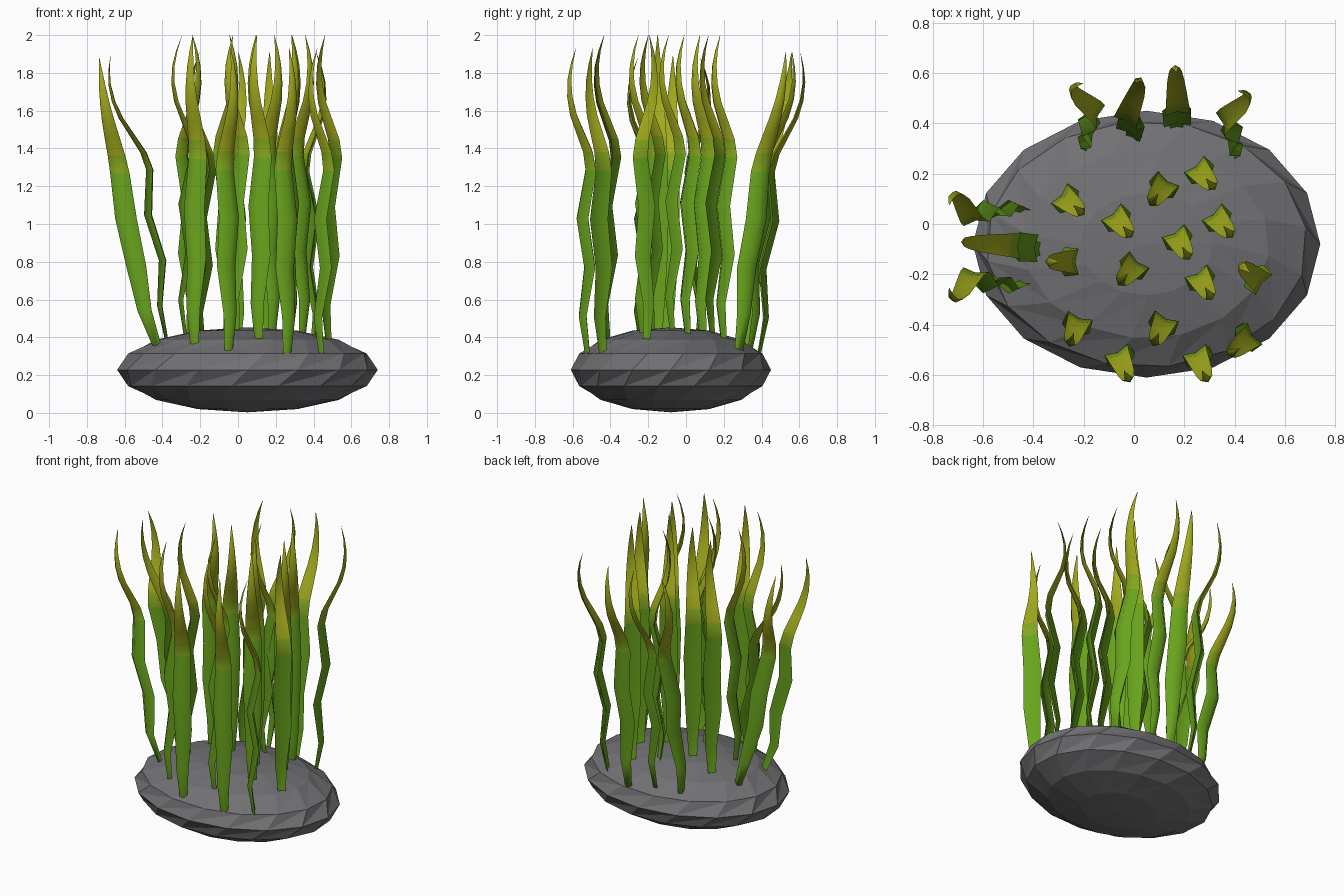
import bpy
import bmesh
import math
from mathutils import Vector, Matrix

cube = bpy.data.objects.get("Cube")
if cube:
    bpy.data.objects.remove(cube, do_unlink=True)


def make_material(name, rgb):
    mat = bpy.data.materials.new(name)
    mat.use_nodes = True
    colour = (*rgb, 1)
    mat.diffuse_color = colour
    shader = next(n for n in mat.node_tree.nodes if n.type == "BSDF_PRINCIPLED")
    shader.inputs["Base Color"].default_value = colour
    return mat


stone_grey = make_material("stone grey", (.165, .165, .175))
leaf_green = make_material("leaf green", (.14, .37, .012))
young_green = make_material("yellow green", (.23, .38, .012))
tip_olive = make_material("tip olive", (.36, .4, .012))


def make_object(name, bm, materials):
    bmesh.ops.recalc_face_normals(bm, faces=bm.faces)
    mesh = bpy.data.meshes.new(name)
    bm.to_mesh(mesh)
    bm.free()
    for mat in materials:
        mesh.materials.append(mat)
    obj = bpy.data.objects.new(name, mesh)
    bpy.context.collection.objects.link(obj)
    return obj


# Rock: a twisted, flattened ball with flat facets
ROCK_CENTRE = Vector((.05, -.08, .228))
ROCK_SIZE = Vector((.69, .53, .225))

bm = bmesh.new()
bmesh.ops.create_uvsphere(bm, u_segments=16, v_segments=8, radius=1)
for v in bm.verts:
    latitude = math.asin(max(-1, min(1, v.co.z)))
    v.co.rotate(Matrix.Rotation(latitude * .35, 3, "Z"))
bmesh.ops.triangulate(bm, faces=bm.faces, quad_method="LONG_EDGE")
bmesh.ops.scale(bm, vec=ROCK_SIZE, verts=bm.verts)
bmesh.ops.translate(bm, vec=ROCK_CENTRE, verts=bm.verts)
make_object("rock", bm, [stone_grey])


def rock_height(x, y):
    u = (x - ROCK_CENTRE.x) / ROCK_SIZE.x
    v = (y - ROCK_CENTRE.y) / ROCK_SIZE.y
    return ROCK_CENTRE.z + ROCK_SIZE.z * math.sqrt(max(0, 1 - u * u - v * v))


# Blade profile: height fraction, sideways sway, half width
PROFILE = [
    (0, 0, .024), (.12, .02, .038), (.28, -.03, .054), (.44, .005, .058),
    (.6, -.05, .052), (.66, -.035, .047), (.72, .005, .041), (.78, .045, .034),
    (.84, .065, .026), (.9, .065, .018), (.95, .05, .01), (1, .025, .001),
]


def make_blade(name, x, y, degrees, lean, bend, top):
    """Folded leaf that sways along one direction and tapers to a point."""
    sway_dir = Vector((math.cos(math.radians(degrees)),
                       math.sin(math.radians(degrees)), 0))
    side = Vector((-sway_dir.y, sway_dir.x, 0))
    base = Vector((x, y, rock_height(x, y) - .02))
    rise = top - base.z
    bm = bmesh.new()
    rings = []
    for t, sway, half in PROFILE:
        centre = base + lean * t ** bend + sway_dir * sway
        centre.z += rise * t
        section = (-side * half, sway_dir * half * .7,
                   side * half, sway_dir * half * .25)
        rings.append([bm.verts.new(centre + p) for p in section])
    for level, (low, high) in enumerate(zip(rings, rings[1:])):
        start = PROFILE[level][0]
        for i in range(4):
            j = (i + 1) % 4
            face = bm.faces.new((low[i], low[j], high[j], high[i]))
            face.material_index = (start >= .6) + (start >= .66)
    bm.faces.new(rings[0])
    bm.faces.new(rings[-1])
    blade = make_object(name, bm, [leaf_green, young_green, tip_olive])
    bpy.ops.object.select_all(action="DESELECT")
    blade.select_set(True)
    bpy.context.view_layer.objects.active = blade
    bpy.ops.object.shade_smooth_by_angle(angle=math.radians(80))


# Each group: lean, lean exponent, tip height, (x, y, sway angle) of its blades
GROUPS = {
    "centre_blade": (Vector((0, 0, 0)), 1, 2, [
        (-.26, .09, -40), (-.06, .01, -50), (.11, .14, 235), (.27, .2, -50),
        (.34, .01, -50), (.18, -.07, -60), (-.27, -.15, 180),
        (-.01, -.18, 230), (.27, -.23, -60), (.48, -.21, 140),
        (-.23, -.41, 250), (.11, -.41, 245)]),
    "front_blade": (Vector((0, -.04, 0)), 1, 1.93, [
        (-.05, -.52, -65), (.26, -.52, -65), (.44, -.44, 215)]),
    "right_hook_blade": (Vector((-.3, 0, 0)), .75, 1.88, [
        (-.43, .05, 100), (-.43, -.23, -100)]),
    "right_blade": (Vector((-.28, .03, 0)), 1.5, 1.89, [(-.37, -.1, 178)]),
    "back_blade": (Vector((0, .2, 0)), 1.3, 1.91, [
        (-.01, .34, 60), (.17, .38, 95)]),
    "back_hook_blade": (Vector((0, .24, 0)), 1.2, 1.91, [
        (-.18, .31, 160), (.39, .28, 20)]),
}
for group, (lean, bend, top, places) in GROUPS.items():
    for number, (x, y, degrees) in enumerate(places, 1):
        make_blade(f"{group}_{number}", x, y, degrees, lean, bend, top)
